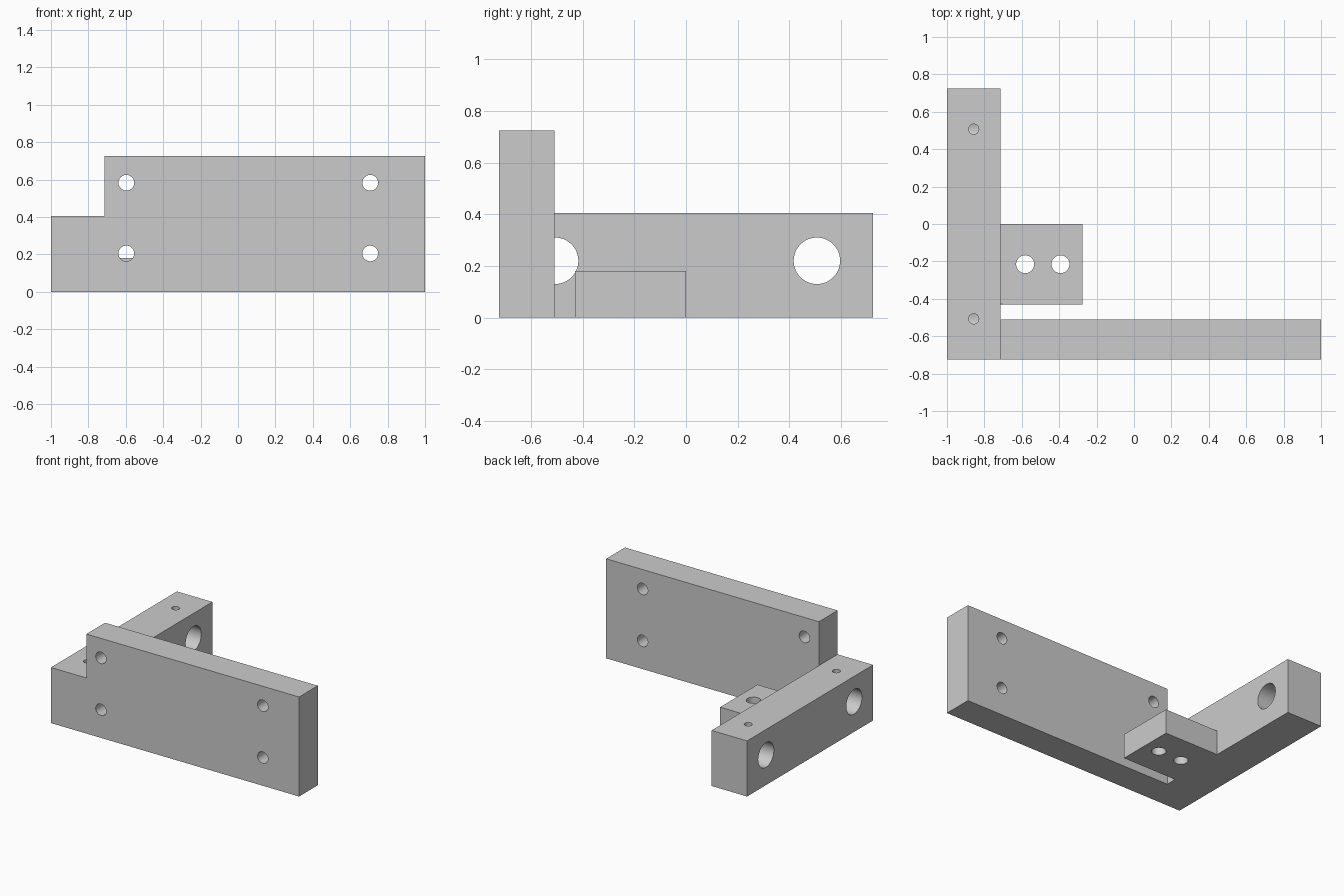
import bpy
import math

if "Cube" in bpy.data.objects:
    bpy.data.objects.remove(bpy.data.objects["Cube"], do_unlink=True)

grey = bpy.data.materials.new("plain_grey")
grey.use_nodes = True
grey.diffuse_color = (0.6, 0.6, 0.6, 1)
for node in grey.node_tree.nodes:
    if node.type == 'BSDF_PRINCIPLED':
        node.inputs["Base Color"].default_value = (0.6, 0.6, 0.6, 1)


def box(name, low, high):
    bpy.ops.mesh.primitive_cube_add(
        size=1, location=[(a + b) / 2 for a, b in zip(low, high)])
    ob = bpy.context.object
    ob.name = name
    ob.scale = [b - a for a, b in zip(low, high)]
    bpy.ops.object.transform_apply(location=True, rotation=True, scale=True)
    ob.data.materials.append(grey)
    return ob


def combine(body, other, operation):
    """Apply an exact boolean and discard the helper."""
    other.hide_render = True
    bpy.ops.object.select_all(action='DESELECT')
    bpy.context.view_layer.objects.active = body
    body.select_set(True)
    mod = body.modifiers.new(operation.lower(), 'BOOLEAN')
    mod.operation = operation
    mod.solver = 'EXACT'
    mod.object = other
    bpy.ops.object.modifier_apply(modifier=mod.name)
    bpy.data.objects.remove(other, do_unlink=True)


def drill(body, axis, centre, radius, length):
    turn = {'X': (0, math.pi / 2, 0), 'Y': (math.pi / 2, 0, 0), 'Z': (0, 0, 0)}
    bpy.ops.mesh.primitive_cylinder_add(
        vertices=48, radius=radius, depth=length,
        location=centre, rotation=turn[axis])
    cutter = bpy.context.object
    cutter.name = "hole_cutter"
    cutter.data.materials.append(grey)
    combine(body, cutter, 'DIFFERENCE')


# Side arm, tall front plate and low inner block fused into one bracket
inner = -0.714
bracket = box("bracket", (-1, -0.725, 0), (inner, 0.725, 0.405))
combine(bracket, box("front_plate", (inner, -0.725, 0), (1, -0.51, 0.725)), 'UNION')
combine(bracket, box("inner_block", (inner, -0.43, 0), (-0.275, 0, 0.18)), 'UNION')

# Cross bores through the arm, each with a set screw hole from above
for y in (-0.507, 0.507):
    drill(bracket, 'X', (-0.955, y, 0.22), 0.09, 0.51)
    drill(bracket, 'Z', (-0.857, y, 0.37), 0.027, 0.26)

# Four mounting holes through the front plate
for x in (-0.597, 0.707):
    for z in (0.205, 0.583):
        drill(bracket, 'Y', (x, -0.625, z), 0.042, 0.32)

# Two vertical holes through the inner block
for x in (-0.582, -0.393):
    drill(bracket, 'Z', (x, -0.215, 0.09), 0.048, 0.4)

bpy.ops.object.select_all(action='DESELECT')
bracket.select_set(True)
bpy.context.view_layer.objects.active = bracket
bpy.ops.object.shade_smooth_by_angle(angle=math.radians(30))
